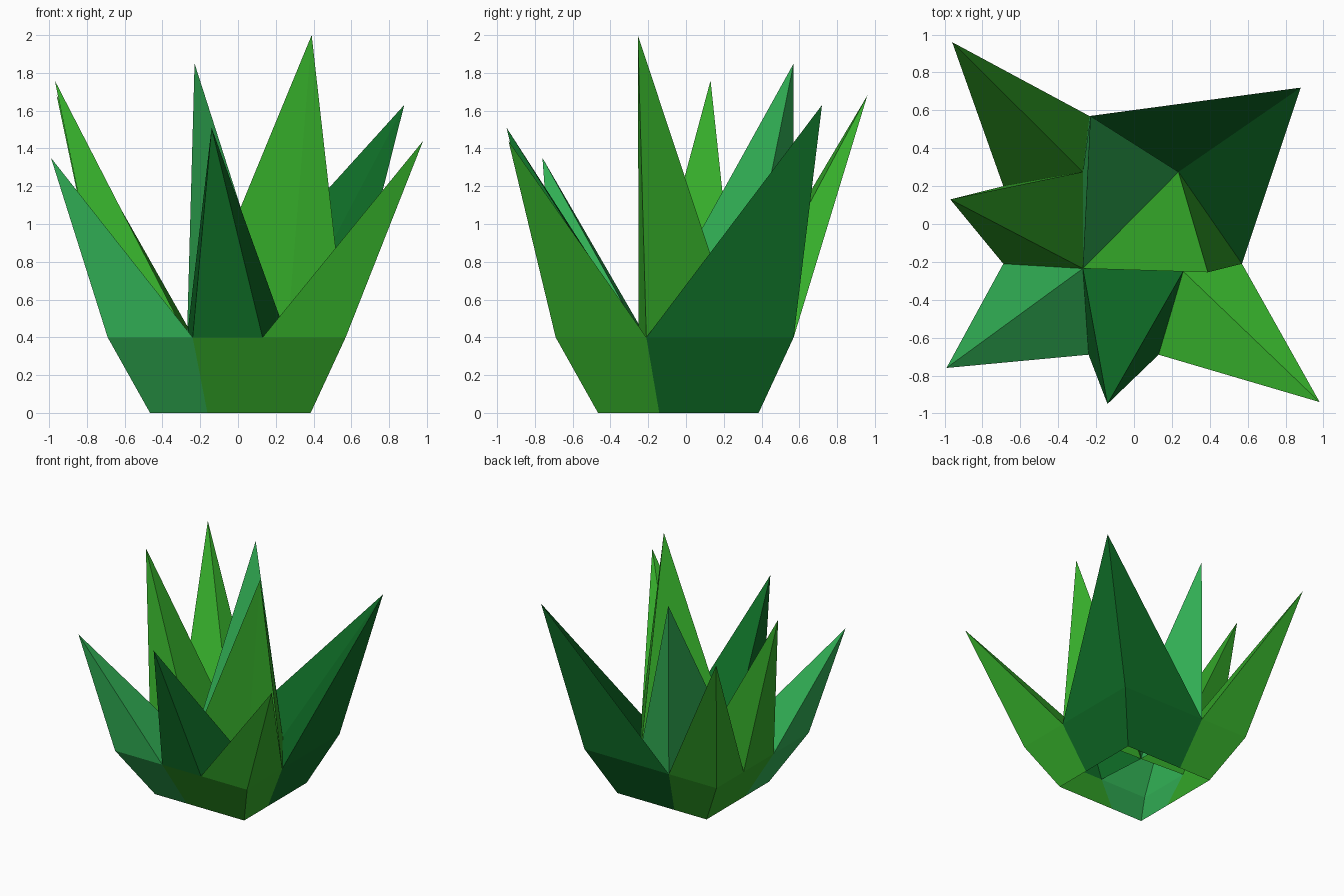
import bpy

if "Cube" in bpy.data.objects:
    bpy.data.objects.remove(bpy.data.objects["Cube"])


def material(name, r, g, b):
    lin = [((c / 255 + 0.055) / 1.055) ** 2.4 for c in (r, g, b)]
    m = bpy.data.materials.new(name)
    m.diffuse_color = (*lin, 1)
    m.use_nodes = True
    m.node_tree.nodes["Principled BSDF"].inputs["Base Color"].default_value = m.diffuse_color
    return m


LIGHT = material("light green", 53, 172, 42)
TEAL = material("teal green", 50, 178, 86)
DARK = material("dark green", 15, 110, 39)

MID = 0.4        # height where the blades start
TAPER = 0.675    # base outline relative to the outline at MID

# Rim points (outer square) and inner points where the blades meet
P = {
    "sw": (-0.69, -0.69), "s1": (-0.24, -0.69), "s2": (0.13, -0.69),
    "se": (0.57, -0.69), "e": (0.57, -0.21), "ne": (0.57, 0.57),
    "n": (-0.235, 0.57), "nw": (-0.69, 0.57), "w1": (-0.69, 0.20),
    "w2": (-0.69, -0.21),
    "a": (-0.27, -0.235), "b": (0.26, -0.25),
    "c": (0.235, 0.275), "d": (-0.27, 0.275),
}
INNER = {"a", "b", "c", "d"}


def leaf(name, ring, tip, blade_mat, rim_edges, base_mat=None):
    """Four-sided blade rising to a tip, plus its piece of the tapered base."""
    verts = [(*P[k], MID) for k in ring] + [tip]
    verts += [(P[k][0] * TAPER, P[k][1] * TAPER, 0) for k in ring]
    faces = [(i, (i + 1) % 4, 4) for i in range(4)]
    for i in range(rim_edges):
        faces.append((5 + i, 6 + i, i + 1, i))
    me = bpy.data.meshes.new(name)
    me.from_pydata(verts, [], faces)
    me.materials.append(blade_mat)
    me.materials.append(base_mat or blade_mat)
    for p in me.polygons:
        p.material_index = 1 if len(p.vertices) == 4 else 0
    # drop unused base points
    used = {v for f in faces for v in f}
    import bmesh
    bm = bmesh.new()
    bm.from_mesh(me)
    bmesh.ops.delete(bm, geom=[v for v in bm.verts if v.index not in used], context='VERTS')
    bm.to_mesh(me)
    bm.free()
    bpy.context.collection.objects.link(bpy.data.objects.new(name, me))


# Outer leaves: ring starts along the rim, counter-clockwise from above
leaf("leaf_front_left", ("w2", "sw", "s1", "a"), (-0.99, -0.76, 1.35), TEAL, 2)
leaf("leaf_front", ("s1", "s2", "b", "a"), (-0.14, -0.95, 1.51), DARK, 1, LIGHT)
leaf("leaf_front_right", ("s2", "se", "e", "b"), (0.98, -0.94, 1.44), LIGHT, 2)
leaf("leaf_back_right", ("e", "ne", "n", "c"), (0.88, 0.72, 1.63), DARK, 2)
leaf("leaf_back_left", ("n", "nw", "w1", "d"), (-0.96, 0.96, 1.68), LIGHT, 2)
leaf("leaf_left", ("w1", "w2", "a", "d"), (-0.97, 0.13, 1.76), LIGHT, 1)

# Tall inner leaves
leaf("inner_leaf_right", ("a", "b", "e", "c"), (0.39, -0.255, 2.0), LIGHT, 0)
leaf("inner_leaf_back", ("a", "c", "n", "d"), (-0.23, 0.57, 1.85), TEAL, 0)
